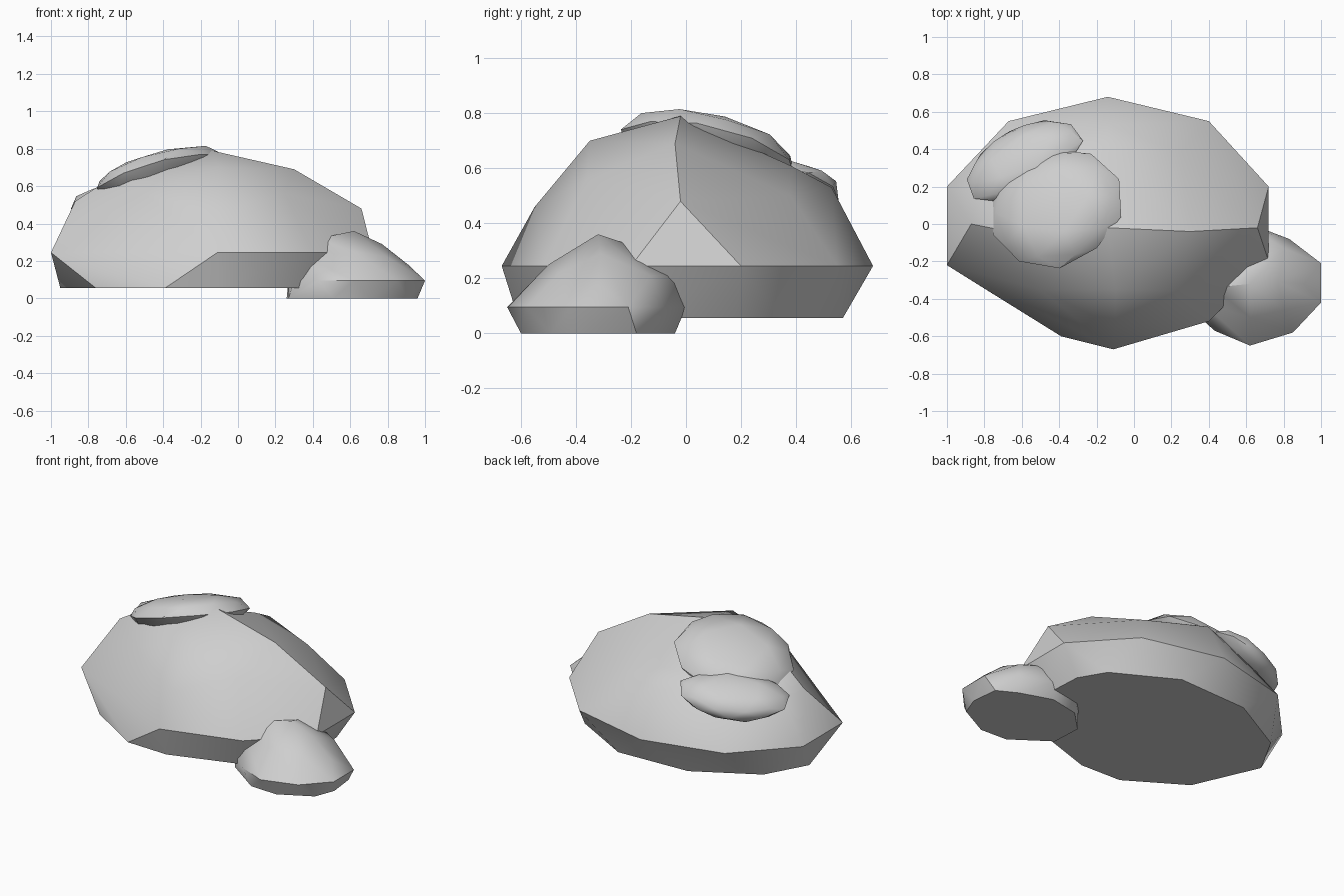
import bpy, bmesh, math, random
from mathutils import Vector, Euler

random.seed(4)

default_cube = bpy.data.objects.get("Cube")
if default_cube:
    bpy.data.objects.remove(default_cube, do_unlink=True)

# One stone material
stone = bpy.data.materials.new("stone grey")
stone.use_nodes = True
stone_colour = (0.62, 0.62, 0.62, 1)
stone.diffuse_color = stone_colour
stone.node_tree.nodes["Principled BSDF"].inputs["Base Color"].default_value = stone_colour


def finish(name, bm, angle):
    """Turn a bmesh into a smooth shaded stone object with crisp edges."""
    bmesh.ops.recalc_face_normals(bm, faces=bm.faces[:])
    mesh = bpy.data.meshes.new(name)
    bm.to_mesh(mesh)
    bm.free()
    mesh.materials.append(stone)
    part = bpy.data.objects.new(name, mesh)
    bpy.context.collection.objects.link(part)
    bpy.ops.object.select_all(action="DESELECT")
    part.select_set(True)
    bpy.context.view_layer.objects.active = part
    bpy.ops.object.shade_smooth_by_angle(angle=math.radians(angle))
    return part


def ring(outline, height):
    """Lift a flat outline to a given height."""
    return [(x, y, height) for x, y in outline]


def chiselled_rock(name, base, waist, crown, angle=34):
    """Wrap a convex faceted skin around base, waist and crown points."""
    bm = bmesh.new()
    for point in base + waist + crown:
        bm.verts.new(point)
    hull = bmesh.ops.convex_hull(bm, input=bm.verts[:])
    loose = {v for v in hull["geom_interior"] if isinstance(v, bmesh.types.BMVert)}
    bmesh.ops.delete(bm, geom=list(loose), context="VERTS")
    bmesh.ops.dissolve_limit(bm, angle_limit=math.radians(1), verts=bm.verts[:], edges=bm.edges[:])
    return finish(name, bm, angle)


def stone_lump(name, centre, radii, tilt, roughness=0.04):
    """Make a slightly uneven flattened lump sunk into a slope."""
    bm = bmesh.new()
    bmesh.ops.create_icosphere(bm, subdivisions=2, radius=1)
    turn = Euler([math.radians(a) for a in tilt]).to_matrix()
    for vert in bm.verts:
        swell = 1 + random.uniform(-roughness, roughness)
        scaled = Vector([c * r * swell for c, r in zip(vert.co, radii)])
        vert.co = turn @ scaled + Vector(centre)
    return finish(name, bm, 40)


# Large boulder
boulder_base = [(-.76, -.37), (-.39, -.6), (-.1, -.61), (.33, -.47), (.62, -.18),
                (.6, .18), (.5, .35), (.1, .57), (-.4, .55), (-.8, .33), (-.95, .06)]
boulder_waist = [(-1, -.22), (-.11, -.67), (.4, -.52), (.72, -.2), (.72, .2),
                 (.4, .55), (-.14, .68), (-.67, .55), (-1, .2)]
boulder_crown = [
    (-.87, 0, .52), (-.84, .16, .5), (-.62, -.05, .68),      # left shoulder
    (-.14, -.02, .79), (.3, -.04, .69), (.66, -.02, .48),    # ridge
    (-.1, -.35, .7), (-.1, -.55, .46), (-.5, -.35, .56), (.25, -.36, .56),  # front
    (-.14, .38, .61), (-.14, .53, .53), (.25, .38, .5), (-.55, .36, .55),   # back
]
chiselled_rock("large_boulder", ring(boulder_base, .055), ring(boulder_waist, .245), boulder_crown)

# Small rock leaning against the front left of the boulder
small_base = [(.51, -.59), (.7, -.6), (.91, -.49), (.96, -.36), (.94, -.18),
              (.81, -.11), (.6, -.04), (.4, -.08), (.26, -.22), (.27, -.42)]
small_waist = [(.43, -.57), (.62, -.65), (.85, -.58), (1, -.42), (1, -.21),
               (.83, -.08), (.62, 0), (.4, -.04), (.27, -.2), (.3, -.45)]
small_crown = [
    (.62, -.32, .36), (.43, -.34, .32), (.77, -.31, .29), (.91, -.32, .18), (.36, -.42, .22),
    (.62, -.5, .25), (.8, -.46, .22), (.6, -.2, .32), (.64, -.03, .21), (.8, -.13, .21),
]
chiselled_rock("small_rock", ring(small_base, 0), ring(small_waist, .095), small_crown, 38)

# Low lumps sunk into the back right shoulder of the boulder
stone_lump("upper_lump", (-.42, .09, .65), (.37, .33, .11), (-16, -14, 8))
stone_lump("lower_lump", (-.59, .34, .53), (.34, .19, .085), (-24, -5, 28))
